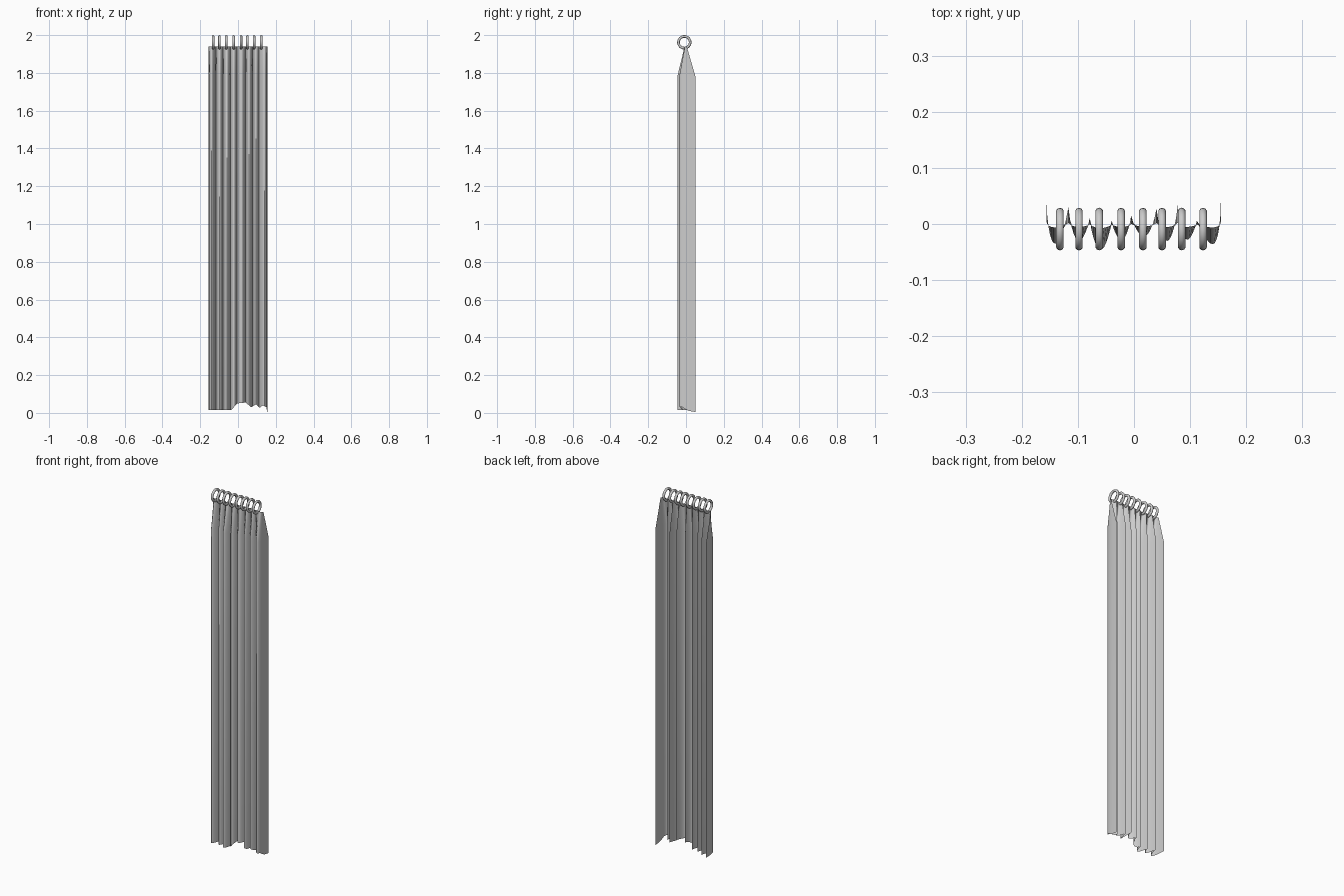
import bpy, bmesh, math

cube = bpy.data.objects.get("Cube")
if cube:
    bpy.data.objects.remove(cube, do_unlink=True)

# Plain grey shared by cloth and rings
grey = bpy.data.materials.new("light_grey")
grey.use_nodes = True
grey.diffuse_color = (0.6, 0.6, 0.6, 1)
grey.node_tree.nodes["Principled BSDF"].inputs["Base Color"].default_value = grey.diffuse_color

STEPS = 12
PINCH_Z, TOP_Z = 1.78, 1.94
# Back ridges between pleats (x, y) and the front depth of each pleat
RIDGES = [(-0.156, 0.045), (-0.117, 0.03), (-0.079, 0.01), (-0.04, 0.006), (-0.005, 0.015),
          (0.04, 0.028), (0.078, 0.033), (0.112, 0.006), (0.155, 0.05)]
FRONTS = [-0.035, -0.03, -0.046, -0.028, -0.022, -0.03, -0.028, -0.036]
# Uneven hem heights along x
HEM = [(-0.157, 0.015), (-0.035, 0.015), (-0.005, 0.05), (0.04, 0.055), (0.07, 0.03),
       (0.095, 0.045), (0.115, 0.025), (0.13, 0.04), (0.15, 0.03), (0.156, 0.0)]


def hem_height(x):
    for (x0, z0), (x1, z1) in zip(HEM, HEM[1:]):
        if x <= x1:
            return z0 + (z1 - z0) * max(0, x - x0) / (x1 - x0)
    return HEM[-1][1]


def pleat_profile():
    points = []
    for (a, b, front) in zip(RIDGES, RIDGES[1:], FRONTS):
        for i in range(STEPS):
            t = i / STEPS
            bulge = math.sin(math.pi * t) ** 0.75
            back = a[1] + (b[1] - a[1]) * t
            # Outermost pleats wrap round more steeply at the free edges
            u = t
            if a is RIDGES[0]:
                u = t ** 1.35
            elif b is RIDGES[-1]:
                u = 1 - (1 - t) ** 1.5
            points.append((a[0] + (b[0] - a[0]) * u, back + (front - back) * bulge))
    return points + [RIDGES[-1]]


# Pleated cloth, gathered flat towards the top
bm = bmesh.new()
columns = []
for x, y in pleat_profile():
    gathered = -0.002 + (y + 0.002) * 0.12
    columns.append([bm.verts.new(p) for p in
                    ((x, y, hem_height(x)), (x, y, PINCH_Z), (x, gathered, TOP_Z))])
for left, right in zip(columns, columns[1:]):
    for i in range(2):
        bm.faces.new((left[i], right[i], right[i + 1], left[i + 1]))
mesh = bpy.data.meshes.new("curtain_cloth")
bm.to_mesh(mesh)
bm.free()
cloth = bpy.data.objects.new("curtain_cloth", mesh)
bpy.context.collection.objects.link(cloth)
mesh.materials.append(grey)
bpy.ops.object.select_all(action='DESELECT')
cloth.select_set(True)
bpy.context.view_layer.objects.active = cloth
bpy.ops.object.shade_smooth_by_angle(angle=math.radians(40))

# Hanging rings, one above each pleat
for i, x in enumerate((-0.132, -0.098, -0.062, -0.023, 0.016, 0.05, 0.085, 0.123)):
    bpy.ops.mesh.primitive_torus_add(location=(x, -0.009, 1.962), rotation=(0, math.pi / 2, 0),
                                     major_radius=0.031, minor_radius=0.007,
                                     major_segments=24, minor_segments=10)
    ring = bpy.context.object
    ring.name = f"curtain_ring_{i + 1}"
    ring.data.materials.append(grey)
    bpy.ops.object.shade_smooth_by_angle(angle=math.radians(50))
